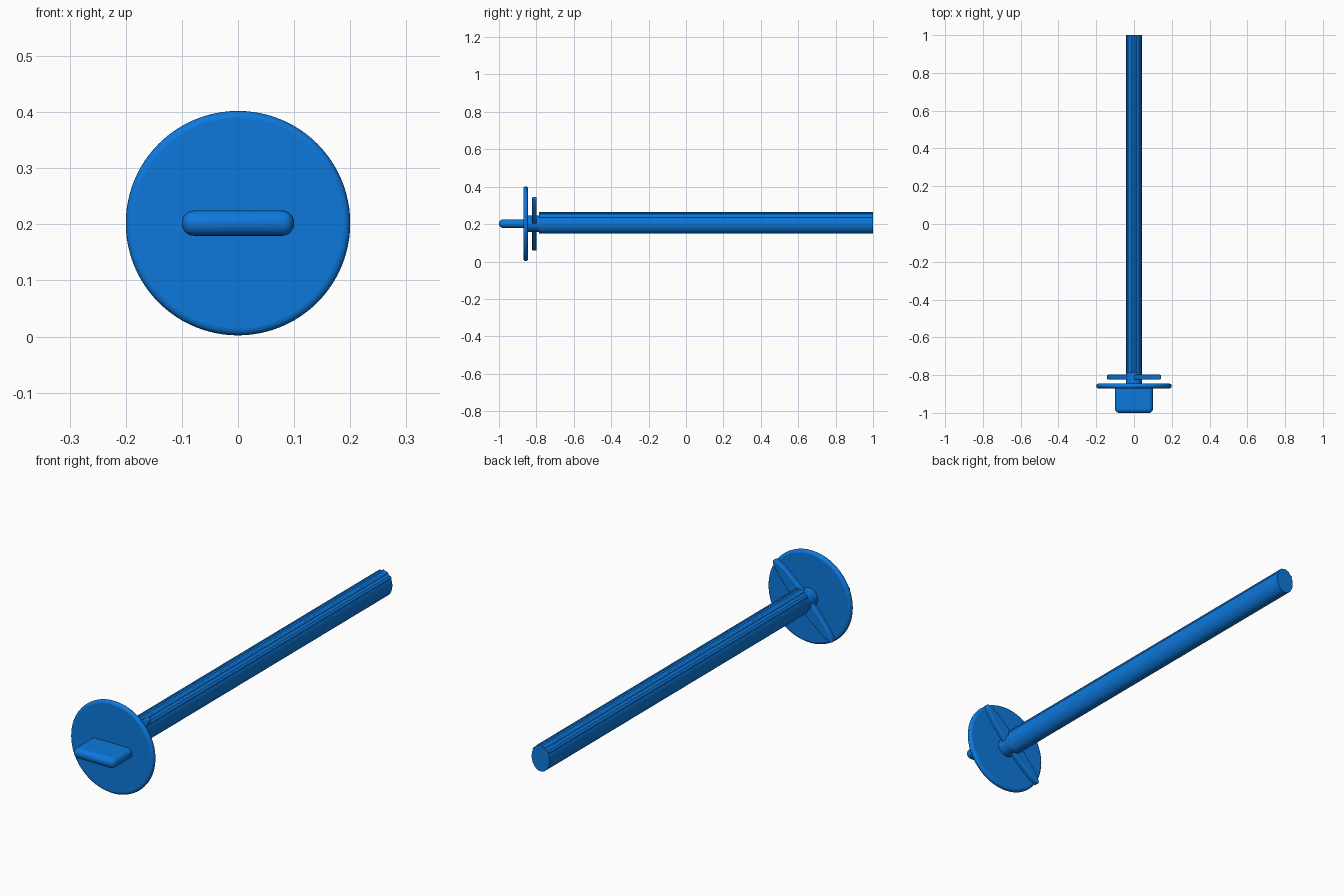
import bpy, math

if "Cube" in bpy.data.objects:
    bpy.data.objects.remove(bpy.data.objects["Cube"])

blue = bpy.data.materials.new("bright_blue")
blue.diffuse_color = (0.004, 0.19, 0.72, 1)
blue.use_nodes = True
blue.node_tree.nodes["Principled BSDF"].inputs["Base Color"].default_value = blue.diffuse_color
ZC = 0.202


def finish(name, bevel=0, segments=4):
    ob = bpy.context.object
    ob.name = name
    ob.data.materials.append(blue)
    bpy.ops.object.transform_apply(location=False, rotation=True, scale=True)
    if bevel:
        m = ob.modifiers.new("round", 'BEVEL')
        m.width, m.segments = bevel, segments
        m.limit_method, m.angle_limit = 'ANGLE', math.radians(50)
    bpy.ops.object.shade_smooth_by_angle(angle=math.radians(35))
    return ob


def rod(name, y0, y1, rx, rz, x=0, z=ZC, tilt=0, bevel=0, sides=64):
    """Elliptical cylinder along y, turned by tilt about its axis."""
    bpy.ops.mesh.primitive_cylinder_add(vertices=sides, radius=1, depth=y1 - y0)
    ob = bpy.context.object
    ob.scale = (rx, rz, 1)
    bpy.ops.object.transform_apply(location=False, rotation=False, scale=True)
    ob.rotation_euler = (math.pi / 2, 0, 0)
    bpy.ops.object.transform_apply(location=False, rotation=True, scale=False)
    ob.rotation_euler = (0, tilt, 0)
    ob.location = (x, (y0 + y1) / 2, z)
    return finish(name, bevel)


# finger grip
bpy.ops.mesh.primitive_cube_add(size=1, location=(0, -0.925, ZC))
bpy.context.object.scale = (0.2, 0.15, 0.045)
finish("grip", 0.0215, 6)

# round guard plate, and the slim oval crossbar behind it
rod("guard_disc", -0.87, -0.845, 0.2, 0.2, bevel=0.012, sides=96)
rod("crossbar", -0.823, -0.798, 0.2, 0.03, tilt=-math.pi / 4, bevel=0.011, sides=96)

# neck and long shaft
rod("neck", -0.86, -0.78, 0.043, 0.043)
rod("shaft", -0.785, 1.0, 0.043, 0.056, z=0.206)

# raised ribs along the top of the shaft
for i in range(-2, 3):
    x = i * 0.0165
    z = 0.206 + 0.056 * math.sqrt(1 - (x / 0.043) ** 2) - 0.003
    rod(f"rib_{i + 3}", -0.785, 1.0, 0.0055, 0.0055, x=x, z=z, sides=16)
